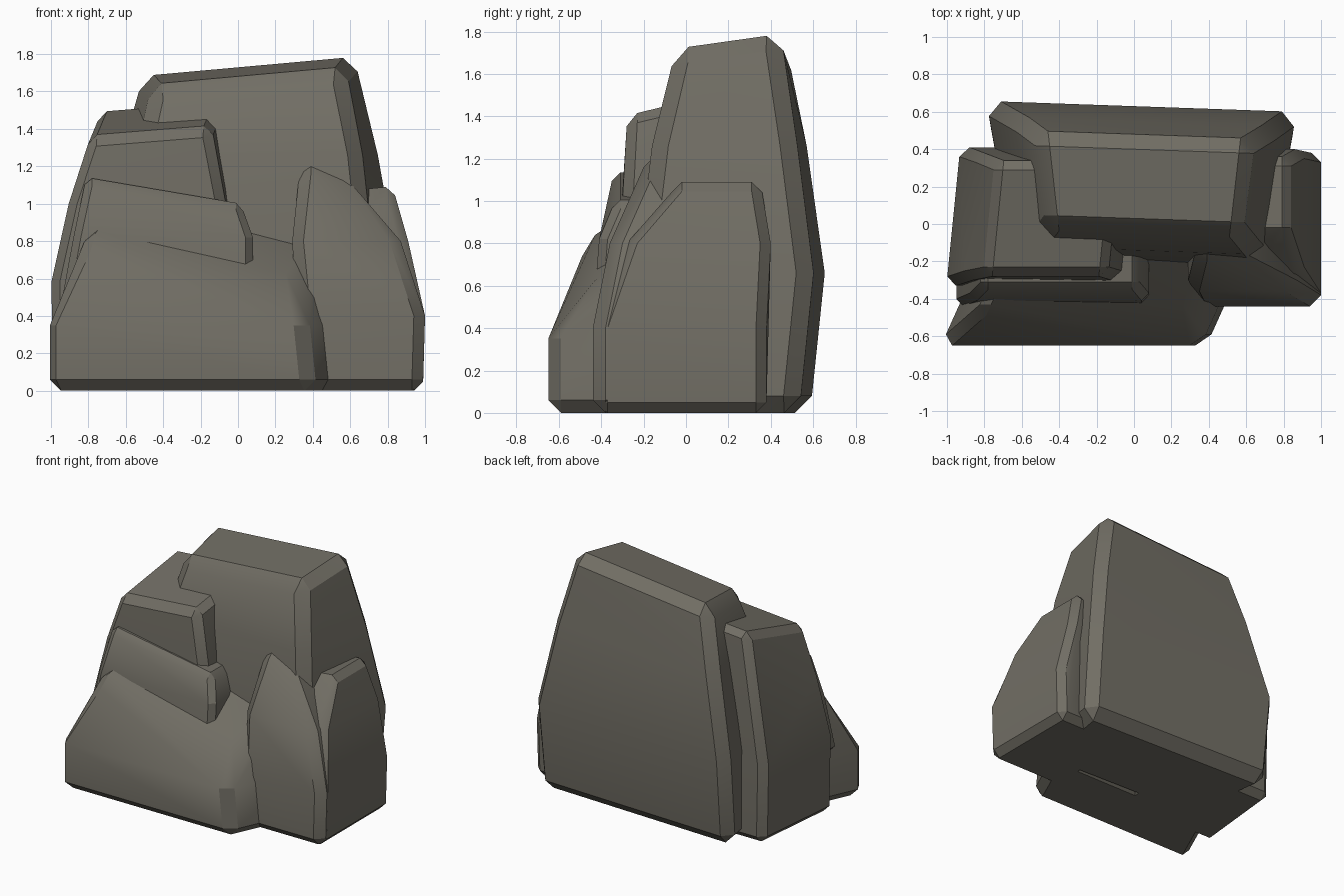
import bpy
import bmesh
import math

cube = bpy.data.objects.get("Cube")
if cube:
    bpy.data.objects.remove(cube, do_unlink=True)

stone = bpy.data.materials.new("warm_grey_stone")
stone.use_nodes = True
color = (0.165, 0.155, 0.128, 1.0)
stone.diffuse_color = color
bsdf = stone.node_tree.nodes["Principled BSDF"]
bsdf.inputs["Base Color"].default_value = color
bsdf.inputs["Roughness"].default_value = 0.9


def rock(name, rings, chamfer, tilt=(0, 0), yaw=0, shear=0, taper=0):
    """Convex boulder from stacked (x0, x1, y0, y1, z) rings with chamfered
    corners; tilt slopes the top ring, yaw and shear skew the footprint and
    taper narrows it towards the front."""
    bm = bmesh.new()
    last = len(rings) - 1
    for i, (x0, x1, y0, y1, z) in enumerate(rings):
        cx, cy = (x0 + x1) / 2, (y0 + y1) / 2
        end = {0: 1, last: -1}.get(i, 0)
        for x, sx in ((x0, 1), (x1, -1)):
            for y, sy in ((y0, 1), (y1, -1)):
                # each corner is cut back along two axes at a time
                cuts = [(0, 1, end), (1, 0, end)]
                if end:
                    cuts.append((1, 1, 0))
                for a, b, c in cuts:
                    px = x + sx * a * chamfer
                    py = y + sy * b * chamfer
                    pz = z + c * chamfer
                    px = cx + (px - cx) * (1 - taper * (y1 - py))
                    if i == last:
                        pz += tilt[0] * (px - cx) + tilt[1] * (py - cy)
                    bm.verts.new((px + shear * py, py + yaw * px, pz))
    hull = bmesh.ops.convex_hull(bm, input=bm.verts[:])
    loose = [v for v in hull["geom_interior"] if isinstance(v, bmesh.types.BMVert)]
    bmesh.ops.delete(bm, geom=loose, context="VERTS")
    bmesh.ops.dissolve_limit(bm, angle_limit=math.radians(1),
                             verts=bm.verts[:], edges=bm.edges[:])
    bmesh.ops.recalc_face_normals(bm, faces=bm.faces[:])
    mesh = bpy.data.meshes.new(name)
    bm.to_mesh(mesh)
    bm.free()
    mesh.materials.append(stone)
    obj = bpy.data.objects.new(name, mesh)
    bpy.context.collection.objects.link(obj)
    bpy.ops.object.select_all(action="DESELECT")
    obj.select_set(True)
    bpy.context.view_layer.objects.active = obj
    bpy.ops.object.shade_smooth_by_angle(angle=math.radians(25))


# Tall boulder at the back
rock("back_boulder", [
    (-0.78, 0.86, -0.2, 0.57, 0),
    (-0.79, 0.87, -0.21, 0.63, 0.66),
    (-0.64, 0.76, -0.14, 0.55, 1.26),
    (-0.54, 0.65, -0.05, 0.48, 1.71),
], 0.08, tilt=(0.09, 0.13), yaw=-0.035, taper=0.22)

# Shorter boulder on the -x side
rock("side_boulder", [
    (-0.96, -0.08, -0.33, 0.41, 0),
    (-0.97, -0.02, -0.33, 0.41, 0.58),
    (-0.88, -0.04, -0.3, 0.38, 1.0),
    (-0.78, -0.11, -0.28, 0.34, 1.455),
], 0.05, tilt=(0.08, 0.24), shear=0.1)

# Pointed boulder on the +x side, with its rear shoulder
rock("pointed_boulder", [
    (0.33, 0.99, -0.44, 0.38, 0),
    (0.33, 1.0, -0.44, 0.38, 0.4),
    (0.29, 0.87, -0.36, 0.3, 0.8),
    (0.33, 0.62, -0.2, 0.15, 1.19),
], 0.06, tilt=(-0.35, 0))
rock("shoulder_boulder", [
    (0.45, 0.99, -0.42, 0.38, 0),
    (0.45, 1.0, -0.42, 0.38, 0.4),
    (0.5, 0.91, -0.28, 0.4, 0.8),
    (0.55, 0.84, -0.07, 0.36, 1.08),
], 0.05, tilt=(0.1, 0))

# Thin slab leaning on the side boulder
rock("leaning_slab", [
    (-0.95, 0.08, -0.44, -0.1, 0.4),
    (-0.88, 0.08, -0.41, -0.1, 0.82),
    (-0.82, 0.03, -0.35, -0.1, 1.07),
], 0.04, tilt=(-0.17, 0))

# Wide low boulder at the front, its -x end turned away from the side boulder
rock("front_boulder", [
    (-0.74, 0.68, -0.65, -0.1, 0),
    (-0.74, 0.65, -0.65, -0.1, 0.35),
    (-0.63, 0.51, -0.49, -0.1, 0.82),
], 0.06, tilt=(-0.21, 0.65), shear=0.45)
